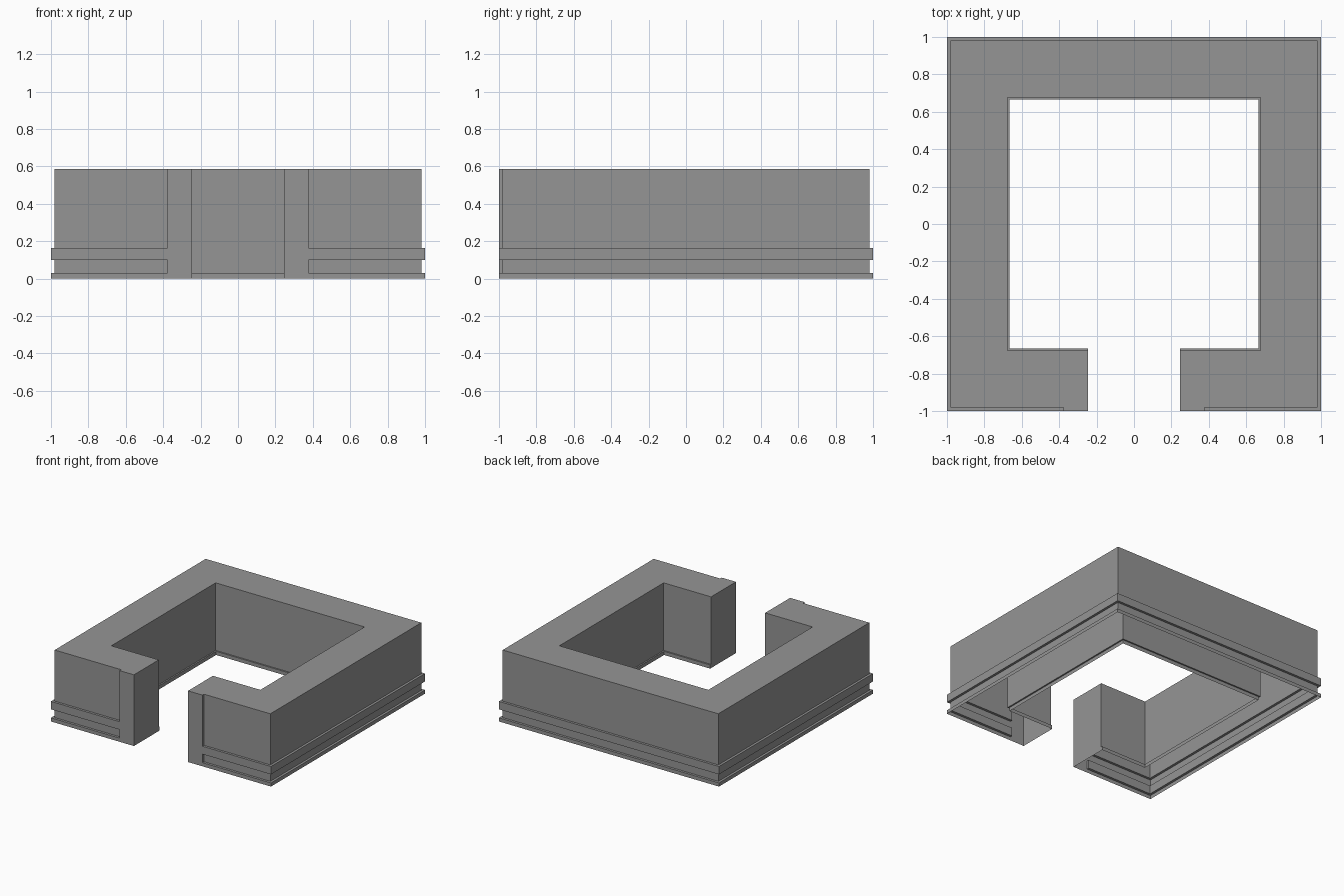
import bpy
import bmesh

if "Cube" in bpy.data.objects:
    bpy.data.objects.remove(bpy.data.objects["Cube"])

GAP = 0.246     # half width of the entrance
POST = 0.377    # outer edge of the plain entrance posts


def outline(outer, inner):
    """Counter-clockwise C-shaped plan; the posts always reach y = -1."""
    right = [(GAP, -inner), (GAP, -1), (POST, -1), (POST, -outer),
             (outer, -outer), (outer, outer)]
    inside = [(-inner, inner), (inner, inner), (inner, -inner)]
    left = [(-x, y) for x, y in reversed(right)]
    return right + left + [(-inner, -inner)] + inside


# (height, outer half size, inner half size): plinth, groove, band, wall
LEVELS = [
    (0.0, 1.0, 0.665), (0.03, 1.0, 0.665),
    (0.03, 0.98, 0.677), (0.10, 0.98, 0.677),
    (0.10, 1.0, 0.677), (0.165, 1.0, 0.677),
    (0.165, 0.98, 0.677), (0.585, 0.98, 0.677),
]

bm = bmesh.new()
rings = [[bm.verts.new((x, y, z)) for x, y in outline(o, i)]
         for z, o, i in LEVELS]

# Skin each pair of levels, then close the top; the underside stays open
n = len(rings[0])
for low, high in zip(rings, rings[1:]):
    for k in range(n):
        j = (k + 1) % n
        bm.faces.new((low[k], low[j], high[j], high[k]))
bm.faces.new(rings[-1])

# Collapse the places where neighbouring levels coincide
bmesh.ops.remove_doubles(bm, verts=bm.verts[:], dist=0.0005)
bmesh.ops.dissolve_degenerate(bm, dist=0.0005, edges=bm.edges[:])
# Merge coplanar strips into clean flat panels
bmesh.ops.dissolve_limit(bm, angle_limit=0.01, verts=bm.verts[:],
                         edges=bm.edges[:])

mesh = bpy.data.meshes.new("courtyard_wall")
bm.to_mesh(mesh)
bm.free()

# Dark grey stone
stone = bpy.data.materials.new("dark_stone")
stone.diffuse_color = (0.3, 0.3, 0.3, 1.0)
stone.use_nodes = True
stone.node_tree.nodes["Principled BSDF"].inputs["Base Color"].default_value = stone.diffuse_color
mesh.materials.append(stone)

wall = bpy.data.objects.new("courtyard_wall", mesh)
bpy.context.collection.objects.link(wall)
